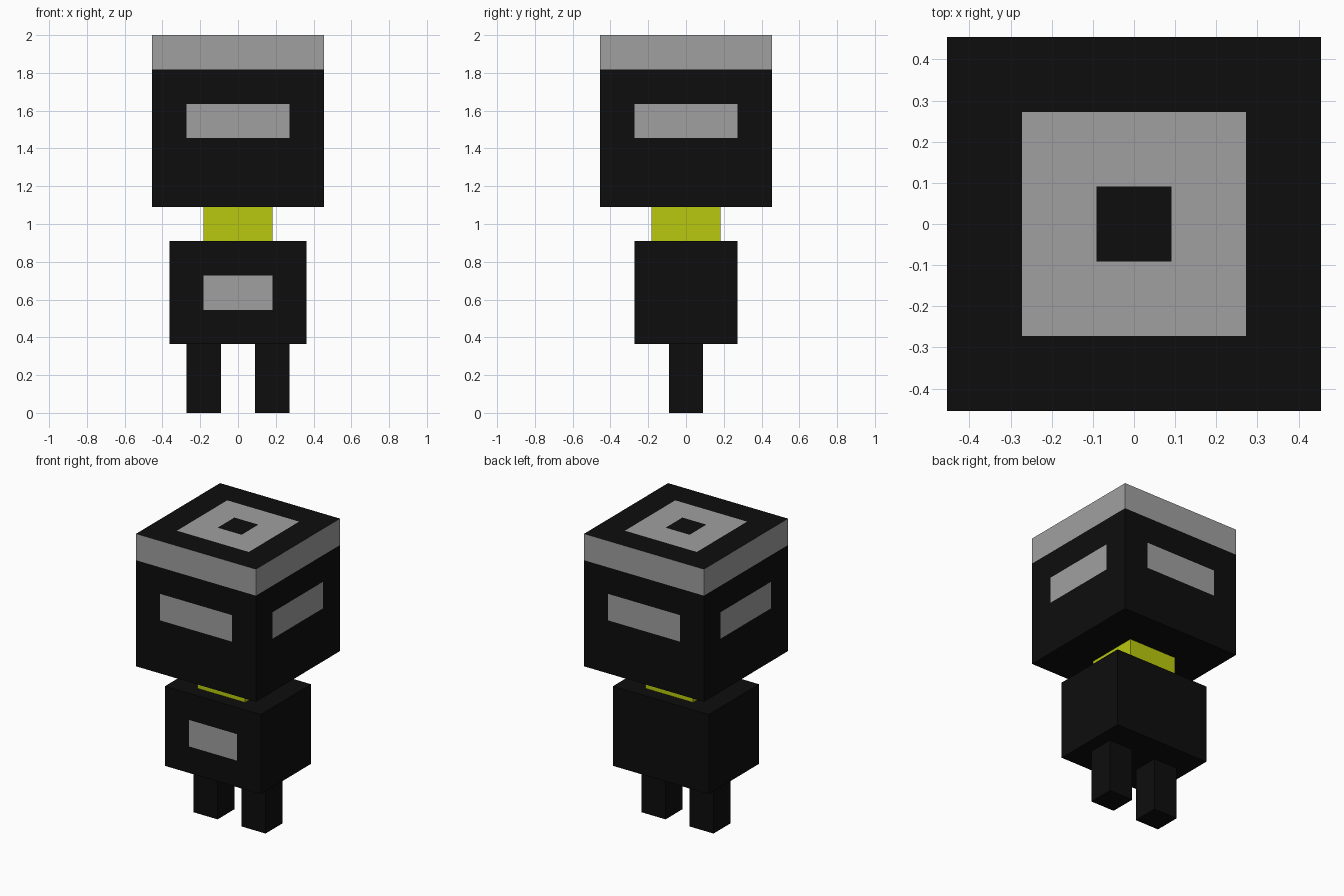
import bpy
import bmesh
from mathutils import Vector

cube = bpy.data.objects.get("Cube")
if cube:
    bpy.data.objects.remove(cube, do_unlink=True)

U = 2 / 22  # one block unit; the figure is 22 units tall


def material(name, rgb):
    m = bpy.data.materials.new(name)
    m.use_nodes = True
    color = (*rgb, 1)
    m.diffuse_color = color
    bsdf = next(n for n in m.node_tree.nodes if n.type == 'BSDF_PRINCIPLED')
    bsdf.inputs["Base Color"].default_value = color
    return m


black = material("black", (0.004, 0.004, 0.004))
grey = material("grey", (0.35, 0.35, 0.35))
yellow = material("yellow_green", (0.485, 0.584, 0.0045))


def box(name, lo, hi, mats, cuts=((), (), ()), rule=None):
    """Box from corner lo to corner hi in units, cut along each axis and
    coloured by rule(centre, normal) -> material index."""
    bm = bmesh.new()
    bmesh.ops.create_cube(bm, size=1)
    lo, hi = Vector(lo), Vector(hi)
    for v in bm.verts:
        v.co = Vector((v.co[i] + 0.5) * (hi[i] - lo[i]) + lo[i] for i in range(3))
    for axis, places in enumerate(cuts):
        normal = Vector((0, 0, 0))
        normal[axis] = 1
        for p in places:
            bmesh.ops.bisect_plane(bm, geom=bm.verts[:] + bm.edges[:] + bm.faces[:],
                                   plane_co=normal * p, plane_no=normal)
    bm.normal_update()
    if rule:
        for f in bm.faces:
            f.material_index = rule(f.calc_center_median(), f.normal)
    bmesh.ops.scale(bm, vec=(U, U, U), verts=bm.verts)
    mesh = bpy.data.meshes.new(name)
    bm.to_mesh(mesh)
    bm.free()
    for m in mats:
        mesh.materials.append(m)
    obj = bpy.data.objects.new(name, mesh)
    bpy.context.collection.objects.link(obj)
    return obj


def head_colour(c, n):
    if n.z < -0.5:
        return 0
    if n.z > 0.5:  # square ring on the crown
        return int(1 < max(abs(c.x), abs(c.y)) < 3)
    across = c.y if abs(n.x) > 0.5 else c.x
    # band round the top, window on every side
    return int(c.z > 20 or (16 < c.z < 18 and abs(across) < 3))


def body_colour(c, n):  # chest panel on the front only
    return int(n.y < -0.5 and abs(c.x) < 2 and 6 < c.z < 8)


# Head, neck and body
ring = (-3, -1, 1, 3)
box("head", (-5, -5, 12), (5, 5, 22), (black, grey),
    (ring, ring, (16, 18, 20)), head_colour)
box("neck", (-2, -2, 10), (2, 2, 12), (yellow,))
box("body", (-4, -3, 4), (4, 3, 10), (black, grey),
    ((-2, 2), (), (6, 8)), body_colour)

# Legs
for side, x in (("left", 1), ("right", -3)):
    box(side + "_leg", (x, -1, 0), (x + 2, 1, 4), (black,))
